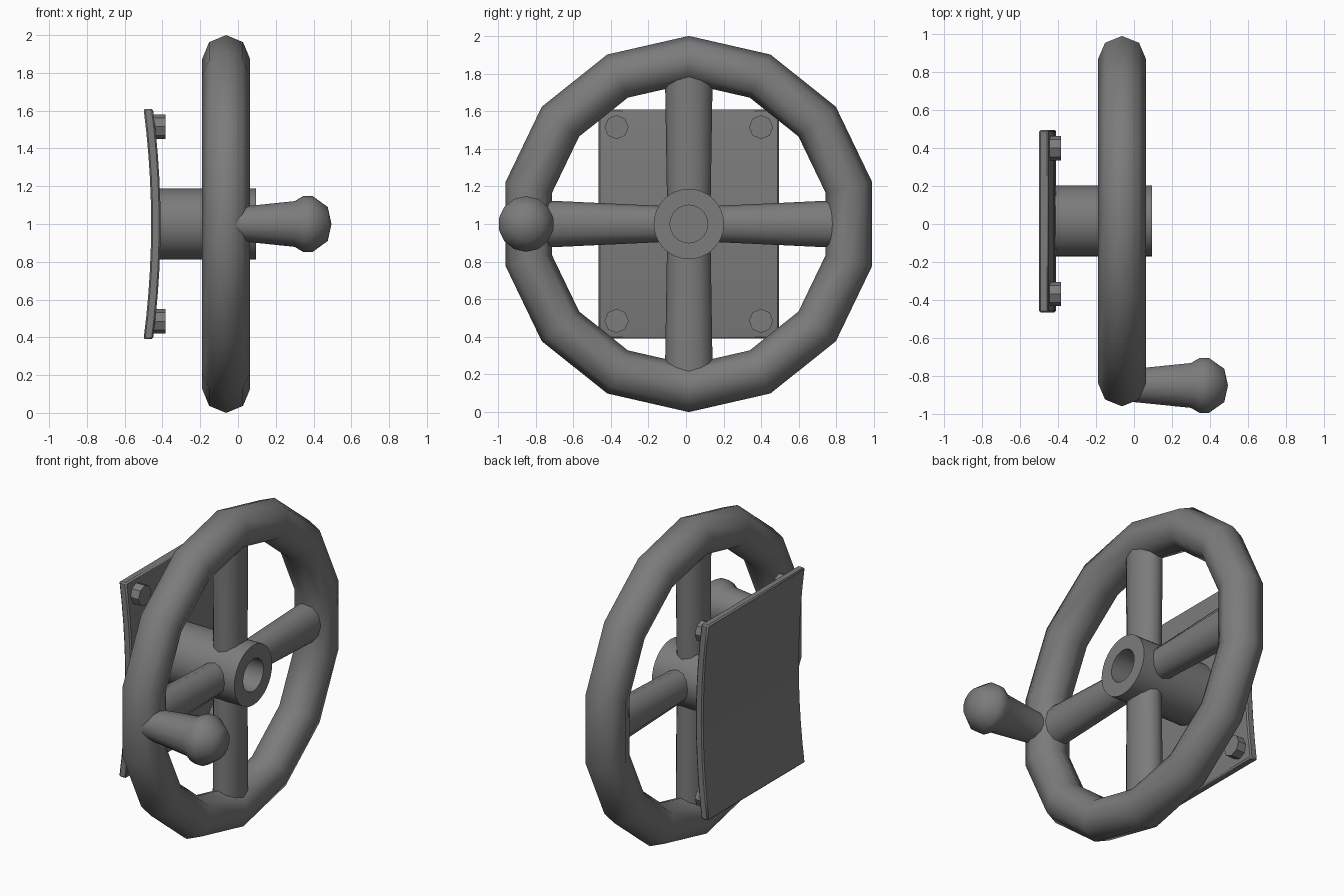
import bpy
import bmesh
from math import sin, cos, pi, radians
from mathutils import Matrix

if "Cube" in bpy.data.objects:
    bpy.data.objects.remove(bpy.data.objects["Cube"])

CY, CZ = 0.015, 1.0      # wheel axis position
WX = -0.063              # wheel plane

steel = bpy.data.materials.new("dark_grey_metal")
steel.use_nodes = True
GREY = (0.2, 0.2, 0.2, 1)
steel.diffuse_color = GREY
steel.node_tree.nodes["Principled BSDF"].inputs["Base Color"].default_value = GREY


def finish(name, bm, angle=35):
    bmesh.ops.remove_doubles(bm, verts=bm.verts, dist=1e-5)
    bmesh.ops.recalc_face_normals(bm, faces=bm.faces)
    mesh = bpy.data.meshes.new(name)
    bm.to_mesh(mesh)
    bm.free()
    obj = bpy.data.objects.new(name, mesh)
    bpy.context.collection.objects.link(obj)
    mesh.materials.append(steel)
    bpy.ops.object.select_all(action='DESELECT')
    obj.select_set(True)
    bpy.context.view_layer.objects.active = obj
    bpy.ops.object.shade_smooth_by_angle(angle=radians(angle))
    return obj


def lathe(name, profile, sides, y, z, closed=False, angle=35):
    """Turn (x, radius) points about an axis parallel to x."""
    bm = bmesh.new()
    rings = []
    for i in range(sides):
        a = 2 * pi * i / sides
        rings.append([bm.verts.new((x, y + r * sin(a), z + r * cos(a)))
                      for x, r in profile])
    count = len(profile)
    for i in range(sides):
        a, b = rings[i], rings[(i + 1) % sides]
        for j in range(count if closed else count - 1):
            k = (j + 1) % count
            bm.faces.new((a[j], a[k], b[k], b[j]))
    return finish(name, bm, angle)


# Rim: eight-sided tube swept round fourteen segments
MAJOR, MINOR = 0.873, 0.127
tube = [(WX + MINOR * sin(k * pi / 4), MAJOR + MINOR * cos(k * pi / 4))
        for k in range(8)]
lathe("wheel_rim", tube, 14, CY, CZ, closed=True, angle=60)

# Hub with a blind bore in its outer face
lathe("hub", [(-0.43, 0), (-0.43, 0.187), (0.095, 0.187), (0.095, 0.1),
              (-0.06, 0.1), (-0.06, 0)], 32, CY, CZ)


# Four spokes, oval in section and tapering to the hub
def spoke(name, turn, inner):
    bm = bmesh.new()
    loops = []
    for height, half in ((0.12, inner), (0.8, 0.127)):
        loops.append([bm.verts.new((0.09 * cos(k * pi / 6),
                                    half * sin(k * pi / 6), height))
                      for k in range(12)])
    low, high = loops
    for k in range(12):
        n = (k + 1) % 12
        bm.faces.new((low[k], low[n], high[n], high[k]))
    bm.faces.new(low)
    bm.faces.new(high)
    bm.transform(Matrix.Translation((WX, CY, CZ)) @ Matrix.Rotation(turn, 4, 'X'))
    finish(name, bm, 40)


for i, label in enumerate(("top", "front", "bottom", "back")):
    spoke("spoke_" + label, i * pi / 2, 0.095 if i % 2 else 0.116)

# Crank handle with a rounded knob
lathe("crank_handle", [(-0.02, 0), (-0.02, 0.088), (0.05, 0.095), (0.3, 0.121),
                       (0.345, 0.148), (0.395, 0.148), (0.475, 0.09),
                       (0.495, 0)], 14, -0.85, 1.0, angle=45)

# Mounting plate: shallow arc bowed towards the wheel
STEPS = 10
bm = bmesh.new()
rows = []
for i in range(STEPS + 1):
    t = 2 * i / STEPS - 1
    x = -0.46 - 0.04 * t * t
    rows.append([bm.verts.new((x + dx, CY + dy, CZ + 0.61 * t))
                 for dx, dy in ((0, -0.48), (0.05, -0.48), (0.05, 0.48), (0, 0.48))])
for a, b in zip(rows, rows[1:]):
    for k in range(4):
        n = (k + 1) % 4
        bm.faces.new((a[k], a[n], b[n], b[k]))
bm.faces.new(rows[0])
bm.faces.new(rows[-1])
plate = finish("mounting_plate", bm)
bevel = plate.modifiers.new("edge_bevel", 'BEVEL')
bevel.width = 0.008
bevel.segments = 1
bevel.limit_method = 'ANGLE'

# Corner bolts
for side, sy in (("front", -1), ("back", 1)):
    for level, sz in (("lower", -1), ("upper", 1)):
        lathe("bolt_" + level + "_" + side,
              [(-0.46, 0), (-0.46, 0.064), (-0.385, 0.064), (-0.385, 0)],
              8, CY + sy * 0.384, CZ + sz * 0.515, angle=30)
